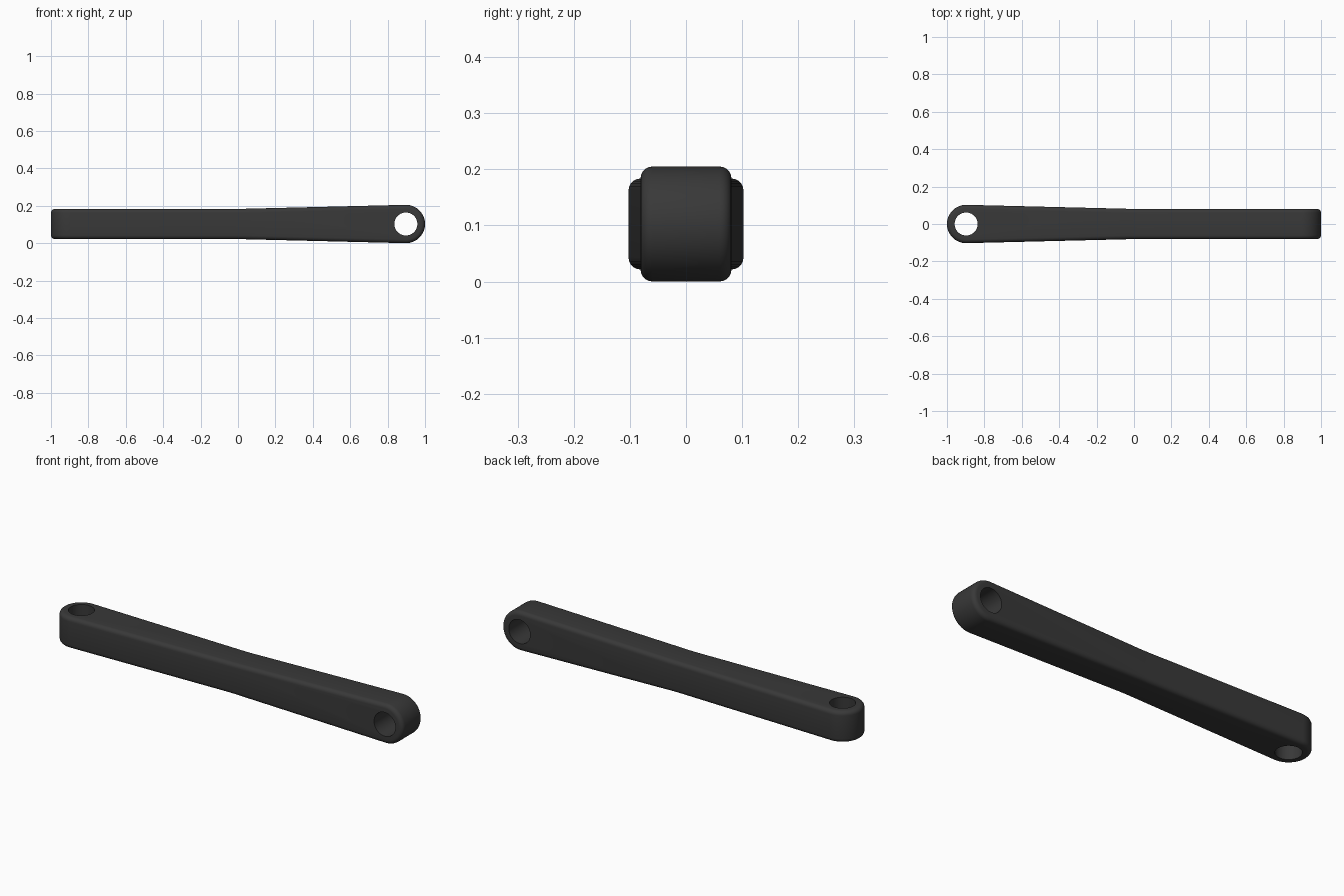
import bpy, bmesh, math

if "Cube" in bpy.data.objects:
    bpy.data.objects.remove(bpy.data.objects["Cube"])

MID = 0.1025      # height of the arm's axis
THIN, WIDE = 0.081, 0.1025
CX = 1 - WIDE     # distance of each eye from the middle

mat = bpy.data.materials.new("dark_grey")
mat.diffuse_color = (0.04, 0.04, 0.04, 1)
mat.use_nodes = True
mat.node_tree.nodes["Principled BSDF"].inputs["Base Color"].default_value = mat.diffuse_color


def outline():
    """Bar that is straight on the left and flares to a round eye on the right."""
    pts = [(-1.2, -THIN), (0.02, -THIN)]
    start, n = math.radians(-91.5), 40
    for i in range(n + 1):
        a = start - 2 * start * i / n
        pts.append((CX + WIDE * math.cos(a), WIDE * math.sin(a)))
    return pts + [(0.02, THIN), (-1.2, THIN)]


def prism(name, place):
    """Extrude the outline; place maps (along, across, depth) to a position."""
    bm = bmesh.new()
    face = bm.faces.new([bm.verts.new(place(u, v, -0.3)) for u, v in outline()])
    ext = bmesh.ops.extrude_face_region(bm, geom=[face])
    shift = place(0, 0, 0.3) - place(0, 0, -0.3)
    bmesh.ops.translate(bm, vec=shift,
                        verts=[g for g in ext["geom"] if isinstance(g, bmesh.types.BMVert)])
    bmesh.ops.recalc_face_normals(bm, faces=bm.faces)
    mesh = bpy.data.meshes.new(name)
    bm.to_mesh(mesh)
    bm.free()
    ob = bpy.data.objects.new(name, mesh)
    bpy.context.collection.objects.link(ob)
    mesh.materials.append(mat)
    return ob


def hole(name, x, rot):
    bpy.ops.mesh.primitive_cylinder_add(vertices=48, radius=0.0615, depth=0.6,
                                        location=(x, 0, MID), rotation=rot)
    ob = bpy.context.object
    ob.name = name
    ob.data.materials.append(mat)
    return ob


def boolean(ob, cutter, operation):
    m = ob.modifiers.new(cutter.name, "BOOLEAN")
    m.operation, m.object, m.solver = operation, cutter, "EXACT"
    cutter.hide_render = True
    cutter.hide_set(True)


from mathutils import Vector
# Arm: side profile crossed with the reversed plan profile
arm = prism("link_arm", lambda u, v, d: Vector((u, d, MID + v)))
plan = prism("plan_cutter", lambda u, v, d: Vector((-u, v, MID + d)))
boolean(arm, plan, "INTERSECT")

# Rounded long edges
bev = arm.modifiers.new("rounded_edges", "BEVEL")
bev.width, bev.segments = 0.021, 5
bev.limit_method, bev.angle_limit = "ANGLE", math.radians(40)
bev.use_clamp_overlap = False

# Eye holes: upright on the left, crosswise on the right
boolean(arm, hole("upright_hole_cutter", -CX, (0, 0, 0)), "DIFFERENCE")
boolean(arm, hole("cross_hole_cutter", CX, (math.pi / 2, 0, 0)), "DIFFERENCE")

# Apply the modifiers and drop the cutters
bpy.context.view_layer.objects.active = arm
for ob in bpy.context.selected_objects:
    ob.select_set(False)
arm.select_set(True)
for m in list(arm.modifiers):
    bpy.ops.object.modifier_apply(modifier=m.name)
for ob in [o for o in bpy.data.objects if o is not arm]:
    bpy.data.objects.remove(ob)
bpy.ops.object.shade_smooth_by_angle(angle=math.radians(35))
